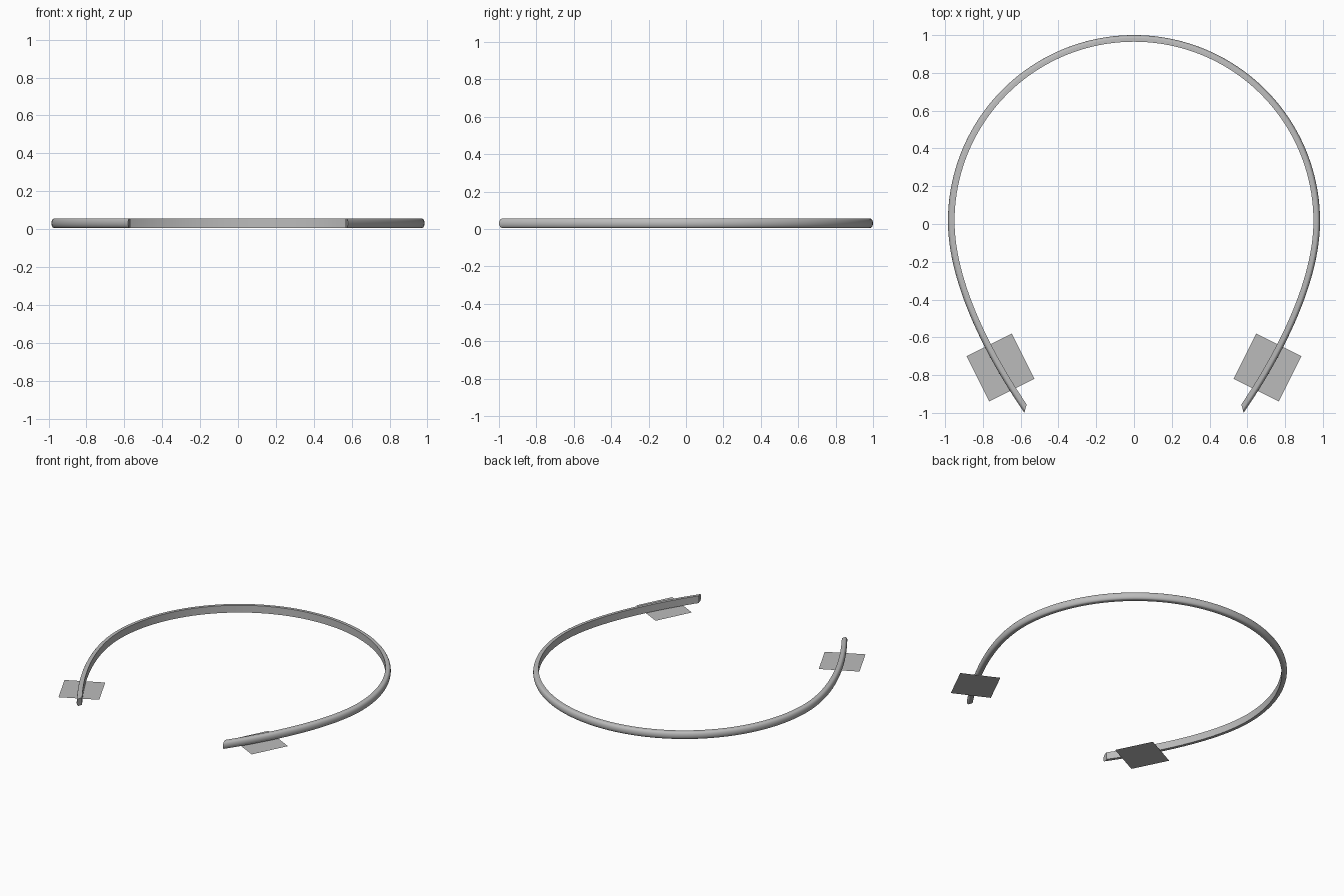
import bpy, bmesh, math
from mathutils import Vector
from mathutils.geometry import interpolate_bezier

cube = bpy.data.objects.get("Cube")
if cube:
    bpy.data.objects.remove(cube, do_unlink=True)

grey = bpy.data.materials.new("plain grey")
grey.use_nodes = True
colour = (0.5, 0.5, 0.5, 1)
grey.diffuse_color = colour
grey.node_tree.nodes["Principled BSDF"].inputs["Base Color"].default_value = colour


def add_object(name, bm):
    mesh = bpy.data.meshes.new(name)
    bm.to_mesh(mesh)
    bm.free()
    mesh.materials.append(grey)
    obj = bpy.data.objects.new(name, mesh)
    bpy.context.collection.objects.link(obj)
    return obj


# Outer edge of one arm: quarter circle, then a gently closing curve
RADIUS, CENTRE_Y = 0.985, 0.015
STEPS = 40
path = [Vector((-RADIUS * math.sin(a), CENTRE_Y + RADIUS * math.cos(a), 0))
        for a in (i * math.pi / 2 / STEPS for i in range(STEPS))]
path += interpolate_bezier(Vector((-RADIUS, CENTRE_Y, 0)), Vector((-RADIUS, -0.3, 0)),
                           Vector((-0.8, -0.68, 0)), Vector((-0.58, -1, 0)), STEPS)

# D-shaped section (depth inward, height): flat inner face, rounded outer face
DEPTH, ROUND, HALF, MID = 0.035, 0.016, 0.026, 0.031
section = [(DEPTH, MID - HALF)]
for i in range(13):
    a = -math.pi / 2 + math.pi * i / 12
    section.append((ROUND * (1 - math.cos(a)), MID + HALF * math.sin(a)))
section.append((DEPTH, MID + HALF))

# Band: sweep the section along the arm, ending in a slanted cut
bm = bmesh.new()
rings = []
for i, p in enumerate(path):
    if i == 0:
        inward = Vector((0, -1, 0))
    elif i == len(path) - 1:
        inward = Vector((0.01, 0.045, 0)) / DEPTH
    else:
        t = (path[i + 1] - path[i - 1]).normalized()
        inward = Vector((-t.y, t.x, 0))
    rings.append([bm.verts.new(p + inward * d + Vector((0, 0, z))) for d, z in section])
n = len(section)
for r, s in zip(rings, rings[1:]):
    for j in range(n):
        k = (j + 1) % n
        bm.faces.new((r[j], r[k], s[k], s[j]))
bm.faces.new(rings[-1])
bmesh.ops.recalc_face_normals(bm, faces=bm.faces)
if sum((f.normal.z for f in bm.faces if f.calc_center_median().z > MID + HALF * 0.99)) < 0:
    bmesh.ops.reverse_faces(bm, faces=bm.faces)
band = add_object("band", bm)
mirror = band.modifiers.new("Mirror", 'MIRROR')
mirror.use_clip = True
bpy.context.view_layer.objects.active = band
band.select_set(True)
bpy.ops.object.shade_smooth_by_angle(angle=math.radians(35))

# Thin square pads under the two ends
for name, side in (("left_pad", 1), ("right_pad", -1)):
    bm = bmesh.new()
    bmesh.ops.create_grid(bm, x_segments=1, y_segments=1, size=0.134)
    pad = add_object(name, bm)
    pad.location = (side * 0.707, -0.76, 0)
    pad.rotation_euler.z = -side * math.atan(0.5)
